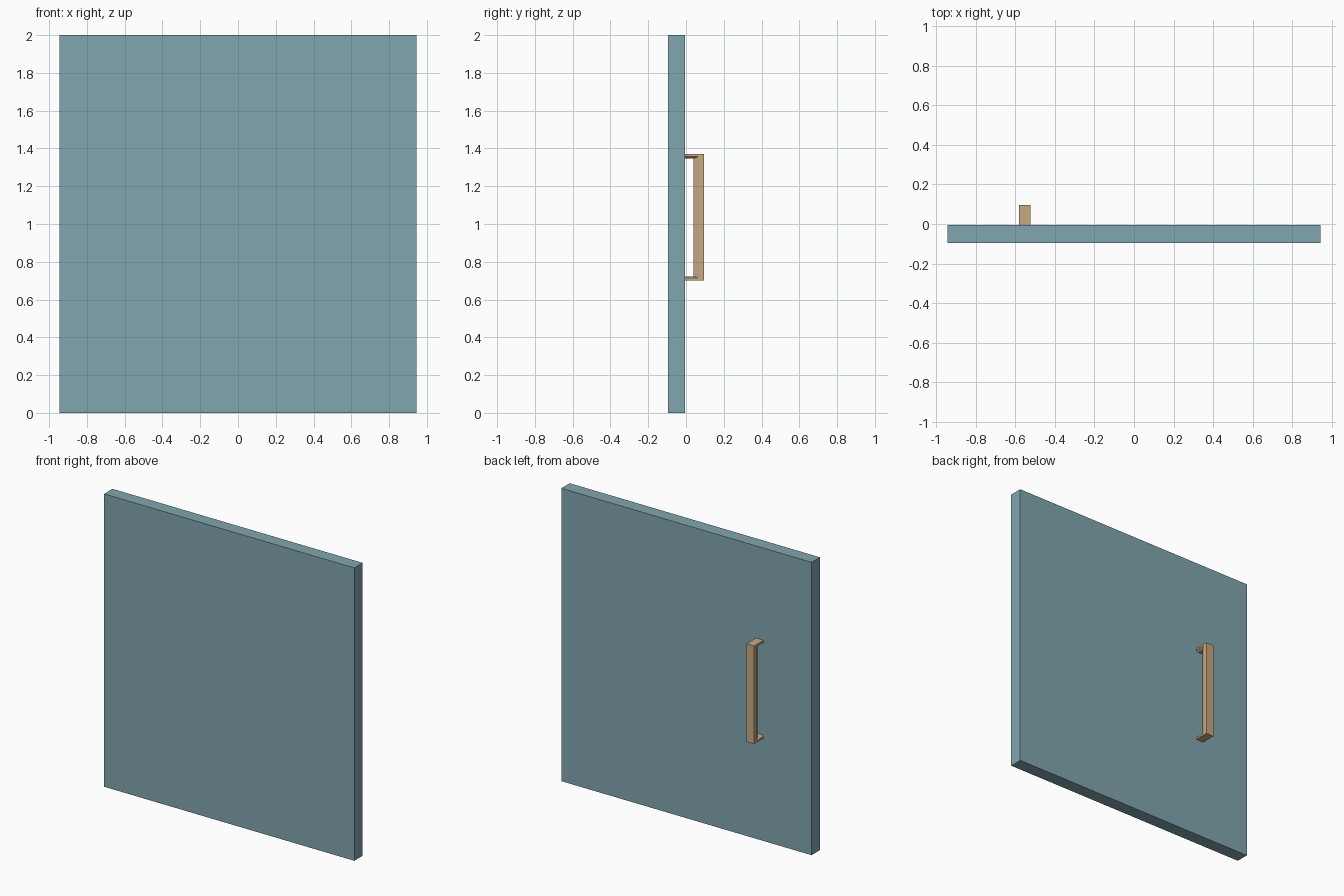
import bpy, bmesh

if "Cube" in bpy.data.objects:
    bpy.data.objects.remove(bpy.data.objects["Cube"])

def make_object(name, bm, color):
    bmesh.ops.recalc_face_normals(bm, faces=bm.faces)
    mesh = bpy.data.meshes.new(name)
    bm.to_mesh(mesh)
    bm.free()
    mat = bpy.data.materials.new(name + "_paint")
    mat.diffuse_color = color
    mat.use_nodes = True
    mat.node_tree.nodes["Principled BSDF"].inputs["Base Color"].default_value = mat.diffuse_color
    mesh.materials.append(mat)
    obj = bpy.data.objects.new(name, mesh)
    bpy.context.collection.objects.link(obj)
    return obj

# door panel
bm = bmesh.new()
bmesh.ops.create_cube(bm, size=1)
bmesh.ops.scale(bm, vec=(1.89, 0.09, 2), verts=bm.verts)
bmesh.ops.translate(bm, vec=(0, -0.05, 1), verts=bm.verts)
make_object("door_panel", bm, (0.22, 0.38, 0.43, 1))

# pull handle: flat-backed section with chamfered inner side, swept along a U
CX, WALL = -0.553, -0.005
# depth layers of the section: half width, bar y, leg half height about the middle
LAYERS = [(0.029, 0.095, 0.335), (0.029, 0.066, 0.322), (0.014, 0.040, 0.312)]
MID = 1.035

def station(bm, at_wall, side):
    pts = [(-w, y, h) for w, y, h in LAYERS] + [(w, y, h) for w, y, h in reversed(LAYERS)]
    return [bm.verts.new((CX + x, WALL if at_wall else y, MID + side * h)) for x, y, h in pts]

bm = bmesh.new()
rings = [station(bm, True, 1), station(bm, False, 1), station(bm, False, -1), station(bm, True, -1)]
for a, b in zip(rings, rings[1:]):
    for i in range(6):
        j = (i + 1) % 6
        bm.faces.new((a[i], a[j], b[j], b[i]))
bm.faces.new(rings[0])
bm.faces.new(rings[-1])
make_object("pull_handle", bm, (0.58, 0.40, 0.22, 1))
